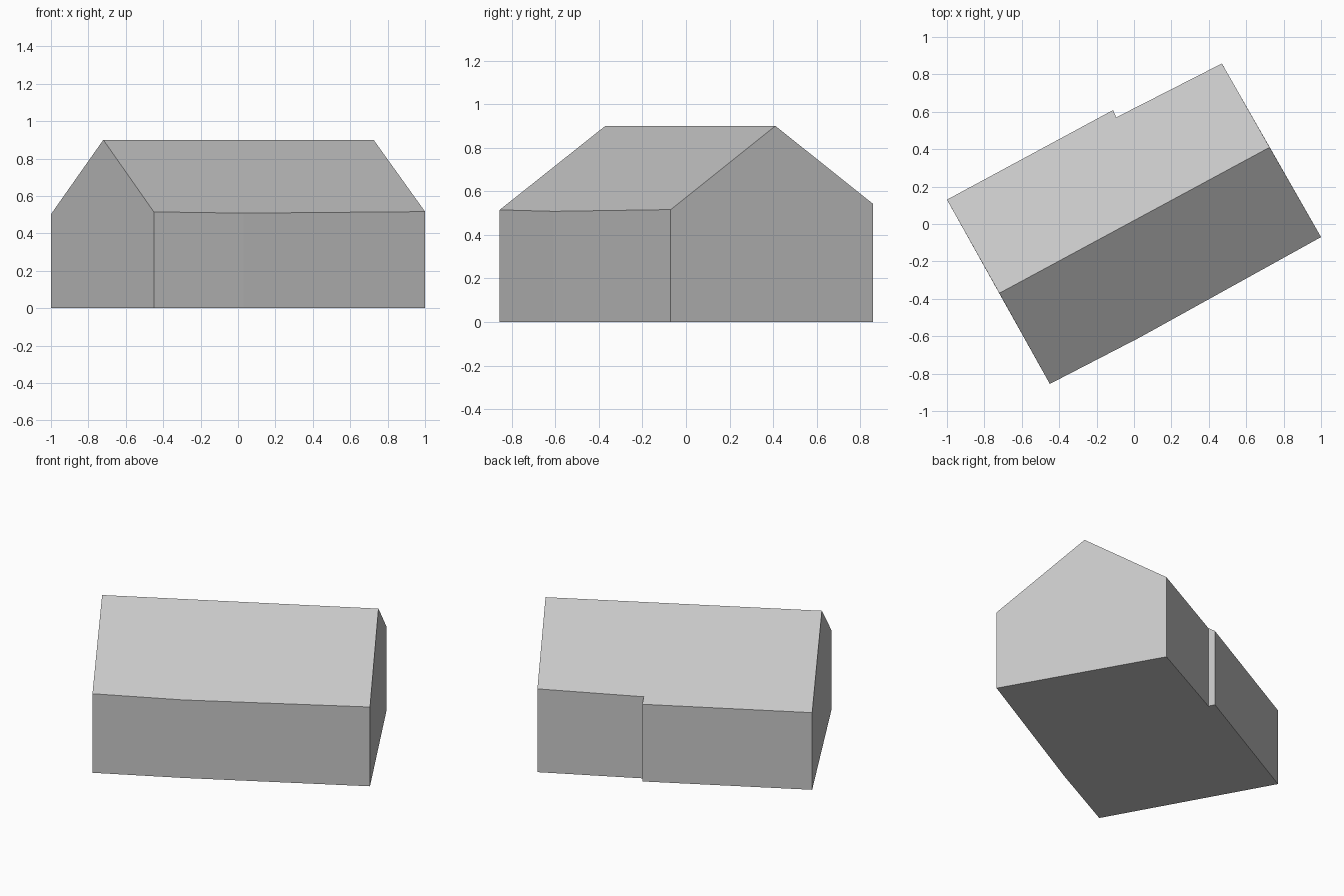
import bpy
import bmesh
from mathutils import Vector

default_cube = bpy.data.objects.get("Cube")
if default_cube:
    bpy.data.objects.remove(default_cube, do_unlink=True)

# Single plain grey
grey = bpy.data.materials.new("plain_grey")
grey.use_nodes = True
colour = (0.57, 0.57, 0.57, 1)
grey.diffuse_color = colour
grey.node_tree.nodes["Principled BSDF"].inputs["Base Color"].default_value = colour

# Footprint sides, each running from the left gable to the right gable
RIDGE = [Vector((-0.72, -0.37)), Vector((0.725, 0.41))]
FRONT = [Vector(p) for p in ((-0.45, -0.855), (0.03, -0.607), (1.0, -0.07))]
BACK = [Vector(p) for p in ((-1.0, 0.13), (-0.112, 0.609), (-0.095, 0.57), (0.47, 0.858))]
RIDGE_HEIGHT, PITCH = 0.9, 0.694
along = (RIDGE[1] - RIDGE[0]).normalized()


def roof_height(p):
    """Height of the pitched roof, falling evenly away from the ridge."""
    offset = p - RIDGE[0]
    return RIDGE_HEIGHT - PITCH * abs(along.x * offset.y - along.y * offset.x)


bm = bmesh.new()


def column(p):
    """Ground and eave vertices of one footprint corner."""
    return bm.verts.new((p.x, p.y, 0)), bm.verts.new((p.x, p.y, roof_height(p)))


front = [column(p) for p in FRONT]
back = [column(p) for p in BACK]
ridge = [bm.verts.new((p.x, p.y, RIDGE_HEIGHT)) for p in RIDGE]

# Long walls and the roof slope above each
for side in (front, back):
    for a, b in zip(side, side[1:]):
        bm.faces.new((a[0], b[0], b[1], a[1]))
    bm.faces.new([c[1] for c in side] + [ridge[1], ridge[0]])

# Gable ends
for i, peak in ((0, ridge[0]), (-1, ridge[1])):
    bm.faces.new((front[i][0], front[i][1], peak, back[i][1], back[i][0]))

# Floor
bm.faces.new([c[0] for c in front] + [c[0] for c in reversed(back)])

bmesh.ops.recalc_face_normals(bm, faces=bm.faces[:])
mesh = bpy.data.meshes.new("gabled_house")
bm.to_mesh(mesh)
bm.free()
mesh.materials.append(grey)
house = bpy.data.objects.new("gabled_house", mesh)
bpy.context.collection.objects.link(house)
